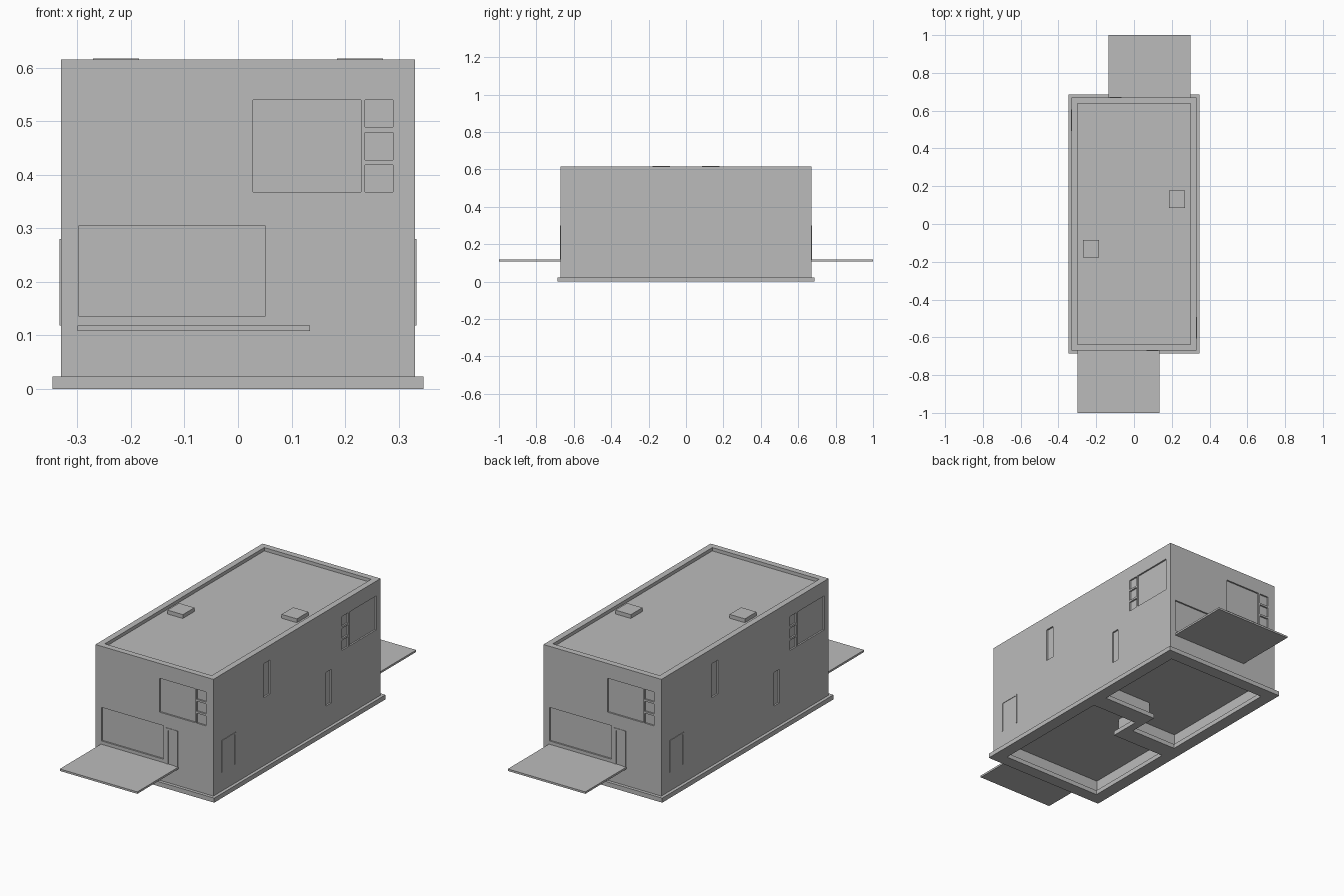
import bpy
import bmesh
from mathutils import Matrix

cube = bpy.data.objects.get("Cube")
if cube:
    bpy.data.objects.remove(cube, do_unlink=True)

plaster = bpy.data.materials.new("plain grey")
plaster.use_nodes = True
plaster.diffuse_color = (0.5, 0.5, 0.5, 1)
plaster.node_tree.nodes["Principled BSDF"].inputs["Base Color"].default_value = (0.5, 0.5, 0.5, 1)

HX, HY = 0.331, 0.67      # outer wall half sizes
TOP, BASE = 0.615, 0.023  # parapet top, plinth top
WALL, LIP = 0.031, 0.016  # wall thickness, plinth overhang
DEPTH = 0.008             # window recess
TURN = Matrix.Rotation(3.14159265, 4, 'Z')


def prism(bm, outline, z0, z1):
    """Extrude a flat outline between two heights."""
    face = bm.faces.new([bm.verts.new((x, y, z0)) for x, y in outline])
    moved = bmesh.ops.extrude_face_region(bm, geom=[face])["geom"]
    verts = [v for v in moved if isinstance(v, bmesh.types.BMVert)]
    bmesh.ops.translate(bm, verts=verts, vec=(0, 0, z1 - z0))


def box(bm, x0, x1, y0, y1, z0, z1):
    prism(bm, [(x0, y0), (x1, y0), (x1, y1), (x0, y1)], z0, z1)


def add_turned_copy(bm):
    """The two dwellings are the same plan turned half way round."""
    copy = bmesh.ops.duplicate(bm, geom=bm.verts[:] + bm.edges[:] + bm.faces[:])["geom"]
    verts = [v for v in copy if isinstance(v, bmesh.types.BMVert)]
    bmesh.ops.transform(bm, matrix=TURN, verts=verts)


def finish(name, bm):
    bmesh.ops.recalc_face_normals(bm, faces=bm.faces[:])
    mesh = bpy.data.meshes.new(name)
    bm.to_mesh(mesh)
    bm.free()
    mesh.materials.append(plaster)
    obj = bpy.data.objects.new(name, mesh)
    bpy.context.collection.objects.link(obj)
    return obj


def cut(obj, cutter):
    mod = obj.modifiers.new("cut", 'BOOLEAN')
    mod.operation, mod.solver, mod.object = 'DIFFERENCE', 'EXACT', cutter
    bpy.context.view_layer.objects.active = obj
    bpy.ops.object.modifier_apply(modifier=mod.name)
    bpy.data.objects.remove(cutter, do_unlink=True)


def room(bm, inset, z0, z1):
    """L-shaped space below the floor of the front dwelling."""
    x, y, i = HX - WALL - inset, HY - WALL - inset, inset
    prism(bm, [(-x, -y), (x, -y), (x, 0.051 - i), (0.005 + i, 0.051 - i),
               (0.005 + i, -0.11 - i), (-x, -0.11 - i)], z0, z1)


# Plinth with open underside
bm = bmesh.new()
box(bm, -HX - LIP, HX + LIP, -HY - LIP, HY + LIP, 0, BASE)
plinth = finish("plinth", bm)
bm = bmesh.new()
room(bm, LIP, -0.1, 0.1)
add_turned_copy(bm)
cut(plinth, finish("plinth_cutter", bm))

# Walls, with windows and crawl spaces cut out
bm = bmesh.new()
box(bm, -HX, HX, -HY, HY, BASE, TOP)
walls = finish("walls", bm)

LOW, HIGH = (0.135, 0.305), (0.368, 0.54)
panes = [(0.368, 0.418), (0.428, 0.479), (0.489, 0.54)]
front_windows = [(0.028, 0.23, *HIGH), (-0.297, 0.05, *LOW)]
front_windows += [(0.237, 0.29, *p) for p in panes]
side_windows = [(-0.267, -0.218, *HIGH), (0.231, 0.275, *LOW), (0.42, 0.636, *HIGH)]
side_windows += [(0.362, 0.413, *p) for p in panes]

bm = bmesh.new()
room(bm, 0, -0.1, 0.088)
for a, b, z0, z1 in front_windows:
    box(bm, a, b, -HY - 0.1, -HY + DEPTH, z0, z1)
for a, b, z0, z1 in side_windows:
    box(bm, HX - DEPTH, HX + 0.1, a, b, z0, z1)
add_turned_copy(bm)
# Sunken flat roof behind the parapet
box(bm, -HX + WALL, HX - WALL, -HY + WALL, HY - WALL, 0.598, 1)
cut(walls, finish("wall_cutter", bm))

# Door frames: two posts and a head, slightly proud of the wall
OUT = 0.0025
bm = bmesh.new()
for a, b, z0, z1 in [(0.065, 0.079, 0.118, 0.3), (0.117, 0.131, 0.118, 0.3),
                     (0.079, 0.117, 0.29, 0.3)]:
    box(bm, a, b, -HY - OUT, -HY + OUT, z0, z1)
add_turned_copy(bm)
finish("entrance_door_frames", bm)

bm = bmesh.new()
for a, b, z0, z1 in [(-0.605, -0.597, 0.118, 0.28), (-0.5, -0.492, 0.118, 0.28),
                     (-0.597, -0.5, 0.272, 0.28)]:
    box(bm, HX - OUT, HX + OUT, a, b, z0, z1)
add_turned_copy(bm)
finish("side_door_frames", bm)

# Thin terraces at both ends
bm = bmesh.new()
box(bm, -0.3, 0.135, -1, -HY + 0.005, 0.108, 0.118)
add_turned_copy(bm)
finish("terraces", bm)

# Roof hatches
bm = bmesh.new()
box(bm, -0.271, -0.185, -0.178, -0.085, 0.59, 0.6175)
add_turned_copy(bm)
finish("roof_hatches", bm)
